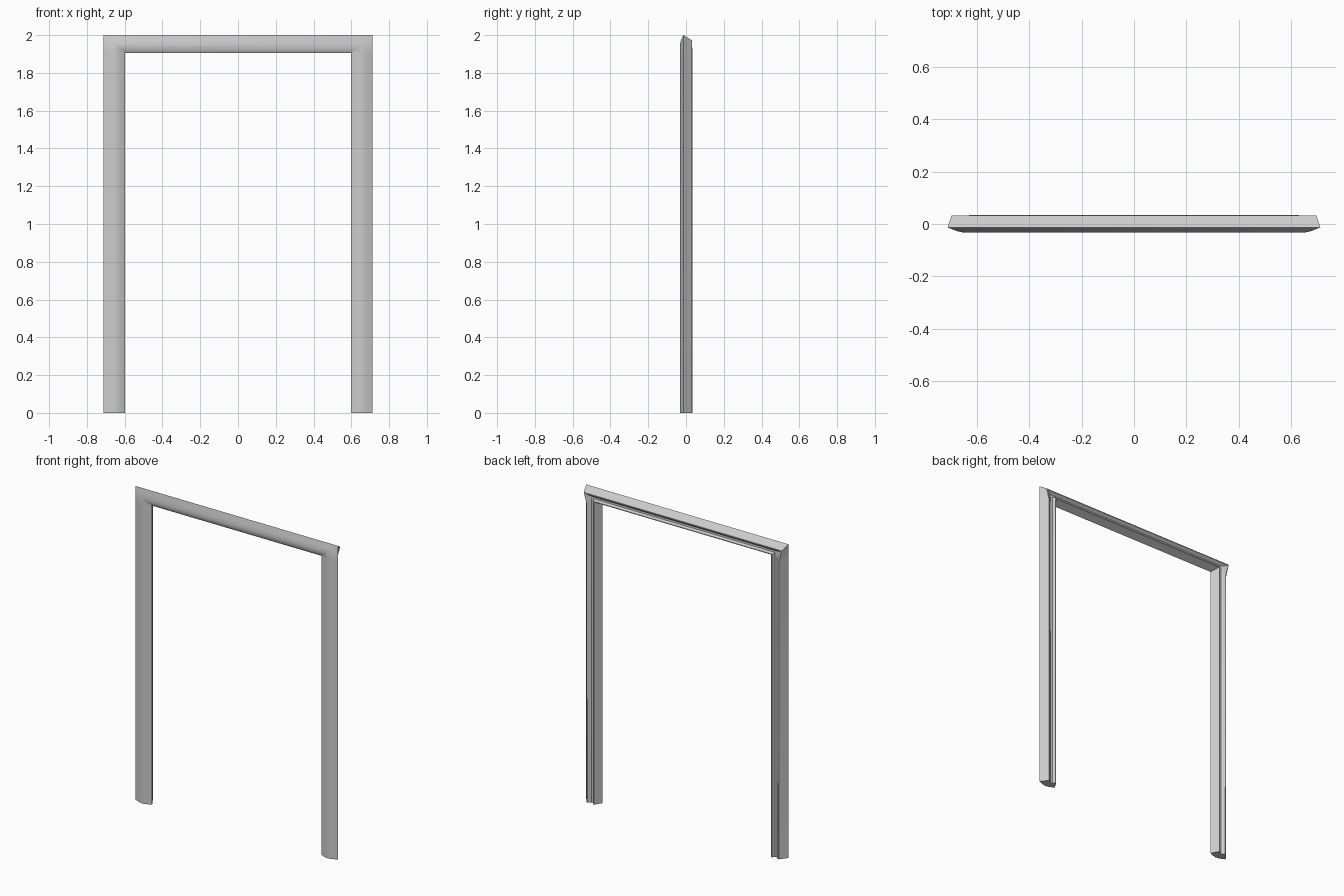
import bpy, bmesh

if "Cube" in bpy.data.objects:
    bpy.data.objects.remove(bpy.data.objects["Cube"])

INNER_X, INNER_Z = 0.597, 1.905
HEAD_SCALE = 0.095 / 0.116   # the head is slimmer than the jambs

# Casing cross-section: (distance outward from the opening, depth y)
profile = [
    (0.000, -0.012), (0.030, -0.027), (0.055, -0.033), (0.082, -0.027),
    (0.116, -0.013),                      # rounded front
    (0.081, 0.033), (0.074, 0.033),       # outer back lip
    (0.057, 0.017), (0.043, 0.018),       # rear groove
    (0.034, 0.034), (0.028, 0.034),       # inner back lip
]
BACK_LIP = (5, 6)


def jamb_ring(side, z):
    return [(side * (INNER_X + u), y, z) for u, y in profile]


def mitre_ring(side):
    # corner section, with the back lip flared outward
    ring = []
    for i, (u, y) in enumerate(profile):
        flare = 0.02 if i in BACK_LIP else 0.0
        ring.append((side * (INNER_X + u + flare), y, INNER_Z + u * HEAD_SCALE))
    return ring


def sweep(name, rings):
    bm = bmesh.new()
    loops = [[bm.verts.new(p) for p in ring] for ring in rings]
    n = len(profile)
    for a, b in zip(loops, loops[1:]):
        for i in range(n):
            j = (i + 1) % n
            bm.faces.new((a[i], a[j], b[j], b[i]))
    bm.faces.new(loops[0])
    bm.faces.new(loops[-1])
    bmesh.ops.recalc_face_normals(bm, faces=bm.faces[:])
    mesh = bpy.data.meshes.new(name)
    bm.to_mesh(mesh)
    bm.free()
    obj = bpy.data.objects.new(name, mesh)
    bpy.context.collection.objects.link(obj)
    bpy.ops.object.select_all(action='DESELECT')
    obj.select_set(True)
    bpy.context.view_layer.objects.active = obj
    bpy.ops.object.shade_smooth_by_angle(angle=0.6)
    return obj


# One continuous mitred casing: left jamb, head, right jamb
sweep("door_casing", [
    jamb_ring(-1, 0.0), jamb_ring(-1, INNER_Z - 0.003), mitre_ring(-1),
    mitre_ring(1), jamb_ring(1, INNER_Z - 0.003), jamb_ring(1, 0.0),
])
